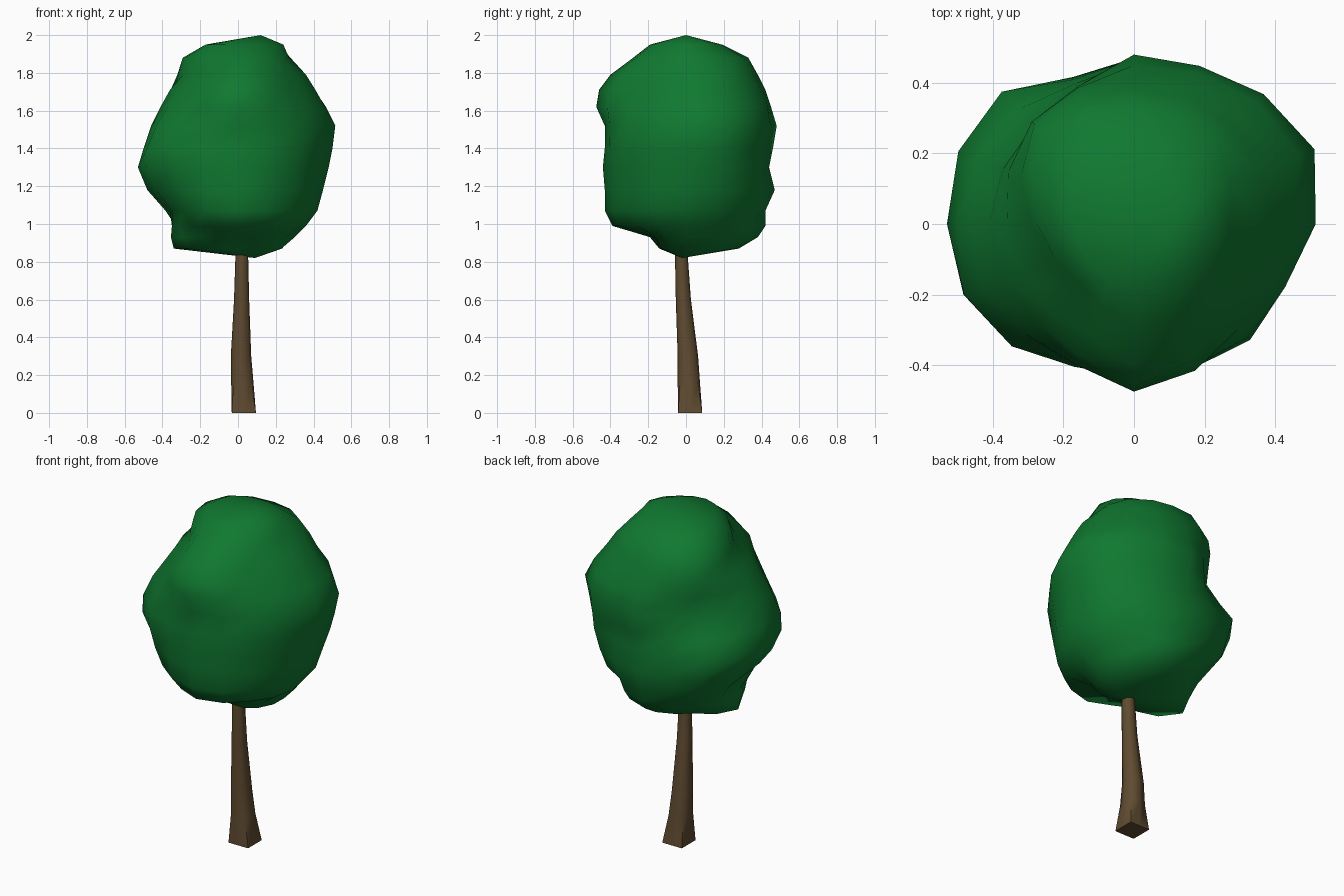
import bpy, bmesh, math

if "Cube" in bpy.data.objects:
    bpy.data.objects.remove(bpy.data.objects["Cube"])


def material(name, rgb):
    m = bpy.data.materials.new(name)
    m.diffuse_color = (*rgb, 1)
    m.use_nodes = True
    m.node_tree.nodes["Principled BSDF"].inputs["Base Color"].default_value = m.diffuse_color
    return m


def loft(name, rings, mat, top=None, bottom=None):
    """Skin a stack of equal-sized point rings, with capped or pointed ends."""
    bm = bmesh.new()
    loops = [[bm.verts.new(p) for p in ring] for ring in rings]
    n = len(loops[0])
    for a, b in zip(loops, loops[1:]):
        for i in range(n):
            j = (i + 1) % n
            bm.faces.new((a[i], a[j], b[j], b[i]))
    for loop, tip in ((loops[0], bottom), (loops[-1], top)):
        if tip:
            v = bm.verts.new(tip)
            for i in range(n):
                bm.faces.new((loop[i], loop[(i + 1) % n], v))
        else:
            bm.faces.new(loop)
    bmesh.ops.recalc_face_normals(bm, faces=bm.faces)
    me = bpy.data.meshes.new(name)
    bm.to_mesh(me)
    bm.free()
    me.materials.append(mat)
    ob = bpy.data.objects.new(name, me)
    bpy.context.collection.objects.link(ob)
    bpy.context.view_layer.objects.active = ob
    ob.select_set(True)
    bpy.ops.object.shade_smooth_by_angle(angle=math.radians(60))
    ob.select_set(False)
    return ob


# Local swellings and dents: angle in degrees, height, amount
bumps = [(22.5, 1.53, .03), (202.5, 1.40, .02), (112.5, 1.25, -.04),
         (67.5, 1.40, -.03), (337.5, 1.45, -.025), (247.5, 1.35, -.02)]


def lumpy_ring(z, radii):
    """Ring from 8 compass radii, with a smooth in-between point for each gap."""
    pts = []
    for k in range(16):
        i = k // 2
        r = radii[i]
        if k % 2:
            p, q, s = radii[i - 1], radii[(i + 1) % 8], radii[(i + 2) % 8]
            r = (9 * (r + q) - p - s) / 16
        for angle, height, amount in bumps:
            d = abs(k * 22.5 - angle)
            if d < 12:
                r += amount * math.exp(-((z - height) / .2) ** 2)
        a = k * math.pi / 8
        pts.append((r * math.cos(a), r * math.sin(a), z))
    return pts


green = material("leaf green", (0.005, 0.19, 0.030))
brown = material("bark brown", (0.115, 0.07, 0.03))

# Canopy: height, then radii towards +x, +x+y, +y, -x+y, -x, -x-y, -y, +x-y
canopy = [
    (0.87, .23, .27, .28, .25, .34, .20, .11, .18),
    (0.93, .30, .32, .38, .30, .355, .27, .16, .23),
    (0.99, .36, .36, .42, .37, .35, .33, .39, .36),
    (1.07, .42, .43, .42, .47, .36, .41, .43, .41),
    (1.18, .45, .47, .47, .50, .48, .45, .43, .43),
    (1.30, .48, .50, .44, .53, .53, .48, .44, .45),
    (1.40, .50, .51, .46, .46, .50, .49, .43, .465),
    (1.52, .515, .52, .48, .39, .46, .44, .43, .455),
    (1.62, .46, .49, .45, .40, .41, .39, .475, .42),
    (1.71, .41, .43, .42, .41, .36, .34, .46, .37),
    (1.79, .36, .39, .38, .40, .29, .27, .40, .33),
    (1.88, .27, .33, .33, .35, .275, .23, .28, .28),
    (1.95, .24, .22, .19, .20, .17, .17, .19, .20),
]
loft("canopy", [lumpy_ring(c[0], c[1:]) for c in canopy], green,
     top=(0.12, 0, 2.0), bottom=(0.09, -0.02, 0.82))

# Trunk: height, centre x, centre y, half width, corner reach (1.41 = square)
trunk = [
    (0.00, .031, .022, .064, 1.41),
    (0.16, .023, .015, .059, 1.13),
    (0.30, .016, .010, .054, 1.08),
    (0.60, .019, -.014, .040, 1.05),
    (0.82, .020, -.024, .034, 1.05),
    (1.02, .020, -.026, .028, 1.05),
]
rings = []
for z, cx, cy, h, corner in trunk:
    ring = []
    for k in range(8):
        a = k * math.pi / 4
        r = h * (corner if k % 2 else 1)
        ring.append((cx + r * math.cos(a), cy + r * math.sin(a), z))
    rings.append(ring)
loft("trunk", rings, brown)
